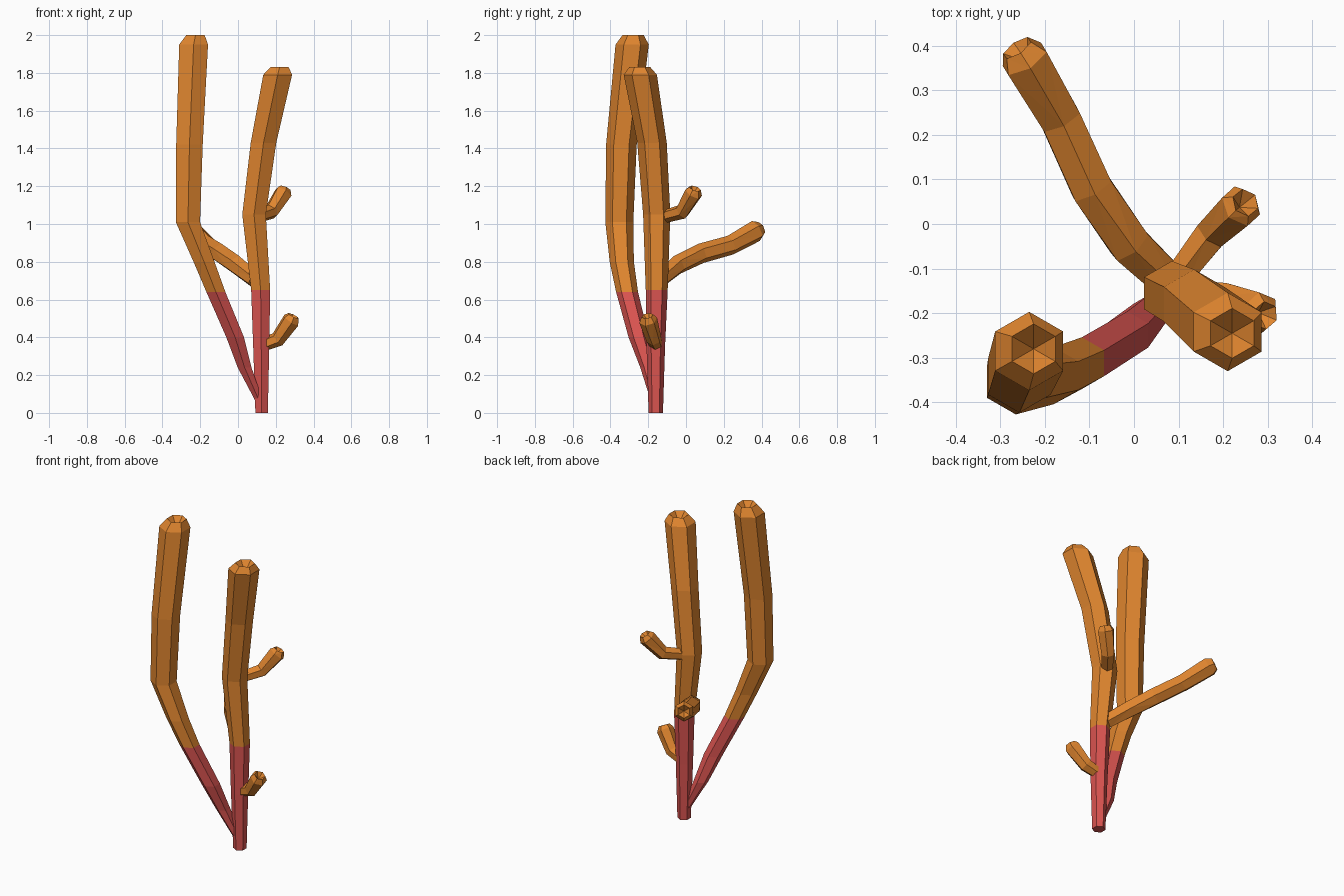
import bpy, bmesh, math
from mathutils import Vector

if "Cube" in bpy.data.objects:
    bpy.data.objects.remove(bpy.data.objects["Cube"])

SIDES = 6


def material(name, rgb):
    m = bpy.data.materials.new(name)
    m.diffuse_color = (*rgb, 1)
    m.use_nodes = True
    m.node_tree.nodes["Principled BSDF"].inputs["Base Color"].default_value = m.diffuse_color
    return m


ORANGE = material("orange", (0.74, 0.235, 0.028))
RED = material("red", (0.70, 0.088, 0.080))


def tube(name, points, level=False, red_below=0.0):
    """Faceted tube through (x, y, z, radius) points with a hollow tip.
    level keeps every ring horizontal; segments below red_below are red."""
    bm = bmesh.new()
    pos = [Vector(p[:3]) for p in points]
    rings = []
    n = len(points)
    for i, p in enumerate(points):
        t = (pos[min(i + 1, n - 1)] - pos[max(i - 1, 0)]).normalized()
        if level:
            t = Vector((0, 0, 1))
            u = Vector((0, 1, 0))
        else:
            u = (Vector((0, 0, 1)) - t * t.z).normalized()
        w = t.cross(u)
        rings.append([bm.verts.new(pos[i] + p[3] * (u * math.cos(a) + w * math.sin(a)))
                      for a in (math.tau * k / SIDES for k in range(SIDES))])
    bm.faces.new(rings[0][::-1]).material_index = 1 if red_below else 0
    for i in range(n - 1):
        for k in range(SIDES):
            j = (k + 1) % SIDES
            f = bm.faces.new((rings[i][k], rings[i][j], rings[i + 1][j], rings[i + 1][k]))
            f.material_index = 1 if (pos[i].z + pos[i + 1].z) / 2 < red_below else 0
    # hollow mouth sinking back into the tip
    pit = bm.verts.new(pos[-1] - t * points[-1][3] * 1.1)
    for k in range(SIDES):
        bm.faces.new((rings[-1][k], rings[-1][(k + 1) % SIDES], pit))
    # facets split into triangles where the tube bends
    bmesh.ops.triangulate(bm, faces=[f for f in bm.faces if len(f.verts) == 4])
    bmesh.ops.recalc_face_normals(bm, faces=bm.faces)
    me = bpy.data.meshes.new(name)
    bm.to_mesh(me)
    bm.free()
    me.materials.append(ORANGE)
    me.materials.append(RED)
    ob = bpy.data.objects.new(name, me)
    bpy.context.collection.objects.link(ob)
    return ob


# main stems, red at the foot
tube("right_stem", [
    (0.125, -0.16, 0.00, 0.038), (0.123, -0.16, 0.35, 0.049),
    (0.120, -0.155, 0.65, 0.058), (0.085, -0.155, 1.05, 0.072),
    (0.135, -0.18, 1.43, 0.078), (0.21, -0.242, 1.79, 0.088),
    (0.22, -0.245, 1.83, 0.056)], level=True, red_below=0.65)
tube("left_stem", [
    (0.118, -0.16, 0.05, 0.022), (0.035, -0.20, 0.24, 0.042),
    (-0.015, -0.25, 0.40, 0.054), (-0.117, -0.312, 0.64, 0.058),
    (-0.18, -0.34, 0.80, 0.064), (-0.265, -0.353, 1.01, 0.074),
    (-0.257, -0.342, 1.42, 0.081), (-0.235, -0.285, 1.95, 0.088),
    (-0.225, -0.28, 2.00, 0.056)], level=True, red_below=0.64)

# long branch reaching backwards
tube("back_branch", [
    (0.09, -0.14, 0.705, 0.045), (-0.01, -0.045, 0.785, 0.052),
    (-0.095, 0.08, 0.845, 0.053), (-0.165, 0.235, 0.888, 0.052),
    (-0.245, 0.37, 0.963, 0.058), (-0.262, 0.395, 0.975, 0.038)])

# short side buds
tube("upper_bud", [
    (0.09, -0.13, 1.035, 0.034), (0.175, -0.02, 1.065, 0.041),
    (0.24, 0.04, 1.165, 0.049), (0.25, 0.048, 1.188, 0.032)])
tube("lower_bud", [
    (0.12, -0.155, 0.355, 0.034), (0.21, -0.17, 0.39, 0.041),
    (0.282, -0.2, 0.49, 0.049), (0.294, -0.205, 0.514, 0.032)])
